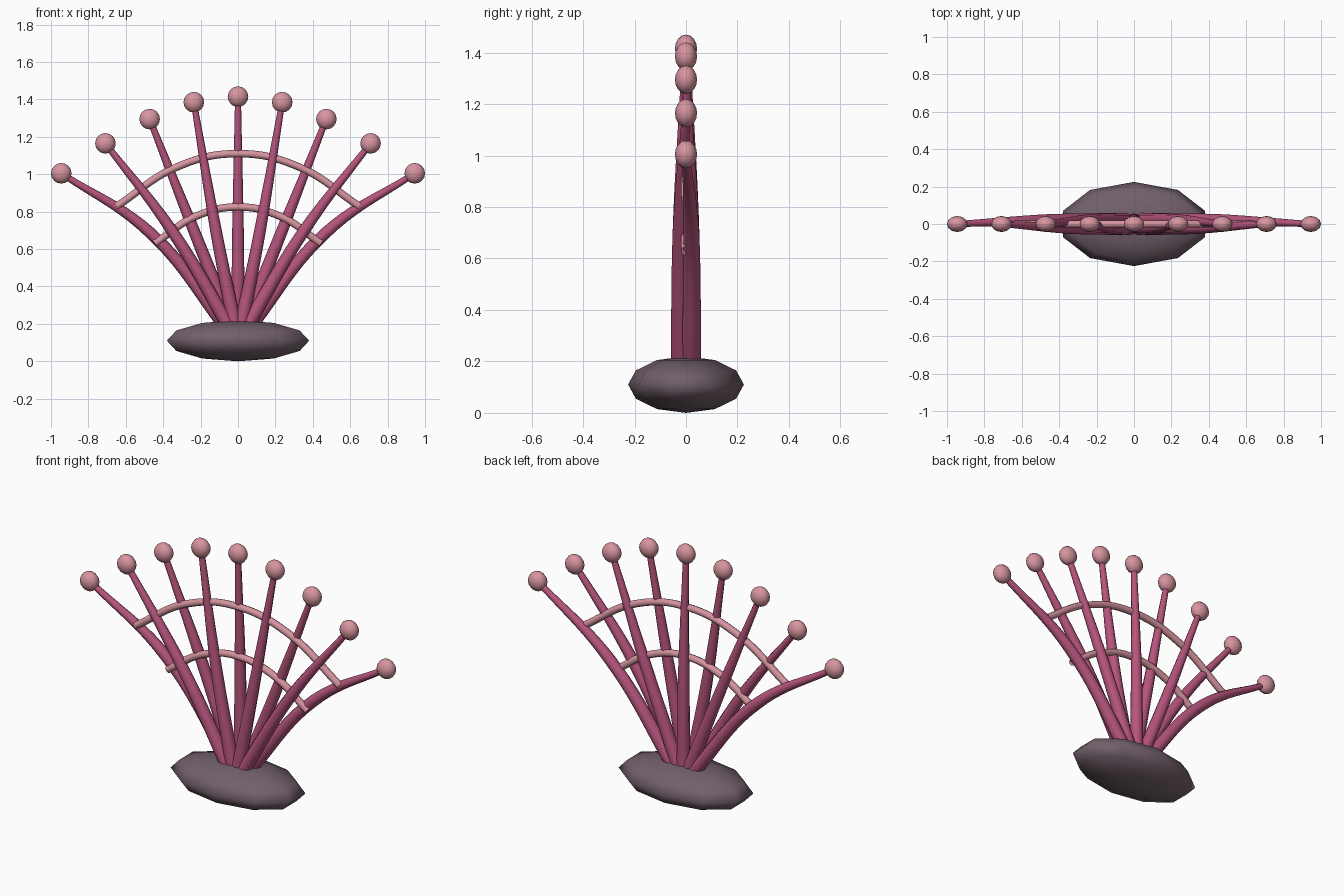
import bpy

if "Cube" in bpy.data.objects:
    bpy.data.objects.remove(bpy.data.objects["Cube"])


def material(name, rgb):
    m = bpy.data.materials.new(name)
    m.diffuse_color = (*rgb, 1)
    m.use_nodes = True
    m.node_tree.nodes["Principled BSDF"].inputs["Base Color"].default_value = m.diffuse_color
    return m


STEM = material("deep pink", (0.47, 0.09, 0.205))
TIP = material("pale pink", (0.68, 0.30, 0.35))
ROCK = material("purple grey", (0.165, 0.115, 0.145))


def ellipsoid(name, loc, radii, segs, rings, mat):
    bpy.ops.mesh.primitive_uv_sphere_add(segments=segs, ring_count=rings, radius=1, location=loc)
    ob = bpy.context.object
    ob.name = name
    ob.scale = radii
    bpy.ops.object.transform_apply(location=False, rotation=False, scale=True)
    bpy.ops.object.shade_smooth()
    ob.data.materials.append(mat)
    return ob


def tube(name, pts, radii, mat):
    """Smooth tapered tube through the points, turned into a mesh."""
    cu = bpy.data.curves.new(name, 'CURVE')
    cu.dimensions = '3D'
    cu.resolution_u = 10
    cu.bevel_depth = 1.0
    cu.bevel_resolution = 2
    sp = cu.splines.new('BEZIER')
    sp.bezier_points.add(len(pts) - 1)
    for bp, p, r in zip(sp.bezier_points, pts, radii):
        bp.co = p
        bp.radius = r
        bp.handle_left_type = bp.handle_right_type = 'AUTO'
    ob = bpy.data.objects.new(name, cu)
    bpy.context.collection.objects.link(ob)
    bpy.ops.object.select_all(action='DESELECT')
    ob.select_set(True)
    bpy.context.view_layer.objects.active = ob
    bpy.ops.object.convert(target='MESH')
    ob = bpy.context.object
    ob.name = name
    bpy.ops.object.shade_smooth()
    ob.data.materials.clear()
    ob.data.materials.append(mat)
    return ob


# rock base
ellipsoid("base_rock", (0, 0, 0.11), (0.4, 0.225, 0.11), 10, 6, ROCK)

# fan of stems, woven alternately behind and in front of the ribs
tip_z = [1.415, 1.385, 1.295, 1.165, 1.005]
for i in range(-4, 5):
    x = 0.945 * i / 4
    z = tip_z[abs(i)]
    y = 0.021 if i % 2 == 0 else -0.021
    tube(f"stem_{i + 5}",
         [(0.036 * i / 4, y, 0.15), (x * 0.5, y, 0.70 - 0.01 * (abs(i) == 4)), (x, 0, z)],
         [0.038, 0.031, 0.016], STEM)
    ellipsoid(f"stem_tip_{i + 5}", (x, 0, z), (0.055, 0.043, 0.055), 12, 8, TIP)

# cross ribs
for name, half, low, top in (("lower_rib", 0.445, 0.63, 0.825), ("upper_rib", 0.65, 0.828, 1.11)):
    pts = [(half * t, 0, top - (top - low) * t * t) for t in (-1, -0.5, 0, 0.5, 1)]
    tube(name, pts, [0.02] * 5, TIP)
